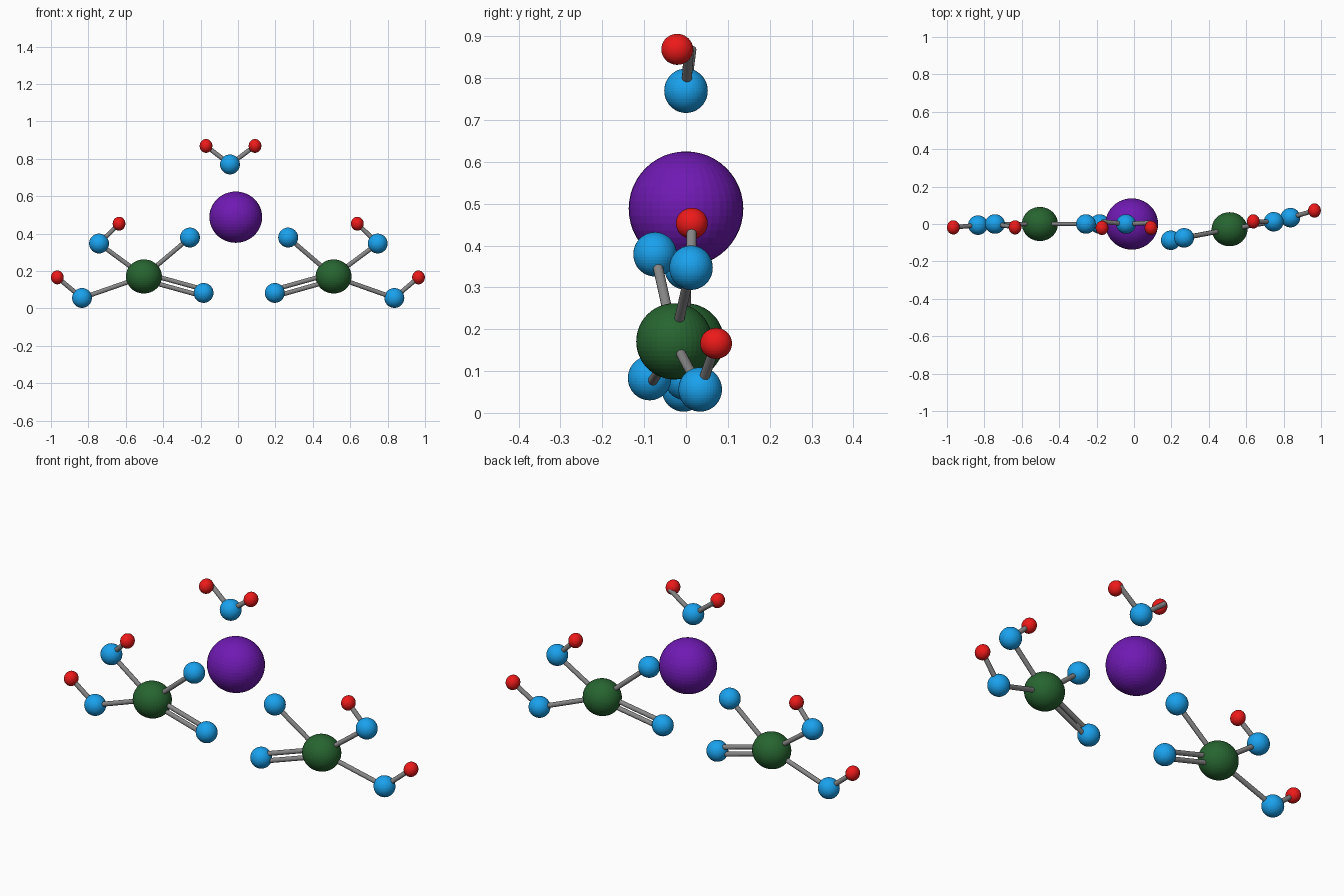
import bpy
from mathutils import Vector

if "Cube" in bpy.data.objects:
    bpy.data.objects.remove(bpy.data.objects["Cube"])


def material(name, color):
    m = bpy.data.materials.new(name)
    m.diffuse_color = (*color, 1)
    m.use_nodes = True
    m.node_tree.nodes["Principled BSDF"].inputs["Base Color"].default_value = m.diffuse_color
    return m


PURPLE = material("purple", (0.16, 0.01, 0.45))
GREEN = material("green", (0.02, 0.13, 0.03))
BLUE = material("blue", (0.01, 0.36, 0.85))
RED = material("red", (0.85, 0.01, 0.01))
GREY = material("grey", (0.25, 0.25, 0.25))


def ball(name, pos, radii, mat):
    bpy.ops.mesh.primitive_uv_sphere_add(segments=40, ring_count=24, location=pos)
    ob = bpy.context.object
    ob.name = name
    ob.scale = radii
    ob.data.materials.append(mat)
    return Vector(pos)


def stick(name, a, b, r=0.012):
    d = b - a
    bpy.ops.mesh.primitive_cylinder_add(vertices=16, radius=r, depth=d.length,
                                        location=(a + b) / 2)
    ob = bpy.context.object
    ob.name = name
    ob.rotation_mode = 'QUATERNION'
    ob.rotation_quaternion = d.to_track_quat('Z', 'Y')
    ob.data.materials.append(GREY)


def blue(name, pos):
    return ball(name, pos, (0.053, 0.052, 0.053), BLUE)


def red(name, pos):
    return ball(name, pos, (0.034, 0.038, 0.037), RED)


# Large central ball
ball("central_ball", (-0.012, 0, 0.488), (0.141, 0.137, 0.137), PURPLE)

# Small bent group on top
top = blue("top_blue_ball", (-0.043, 0, 0.77))
for x, dy in ((-0.171, 0.034), (0.091, 0.028)):
    end = red("top_red_ball", (x, -0.021, 0.869))
    stick("top_stick", top, end + Vector((0, dy, 0)))


# Side groups: centre, plain arm, double arm, then two (blue, red) arms
def side_group(label, centre, single, double, arms):
    c = ball(label + "_green_ball", centre, (0.096, 0.091, 0.091), GREEN)
    stick(label + "_single_stick", c, blue(label + "_inner_blue_ball", single))
    d = blue(label + "_double_blue_ball", double)
    side = (d - c).cross(Vector((0, 1, 0))).normalized() * 0.018
    for s in (-1, 1):
        stick(label + "_double_stick", c + side * s, d + side * s)
    for b_pos, r_pos in arms:
        b = blue(label + "_outer_blue_ball", b_pos)
        stick(label + "_arm_stick", c, b)
        stick(label + "_tip_stick", b, red(label + "_red_ball", r_pos))


side_group("left", (-0.503, 0, 0.171), (-0.257, 0, 0.379), (-0.184, 0, 0.083),
           [((-0.743, 0, 0.347), (-0.636, -0.018, 0.453)),
            ((-0.834, -0.006, 0.056), (-0.966, -0.018, 0.166))])
side_group("right", (0.511, -0.028, 0.171), (0.268, -0.074, 0.379), (0.197, -0.087, 0.083),
           [((0.747, 0.012, 0.347), (0.638, 0.014, 0.453)),
            ((0.836, 0.034, 0.056), (0.965, 0.072, 0.166))])
